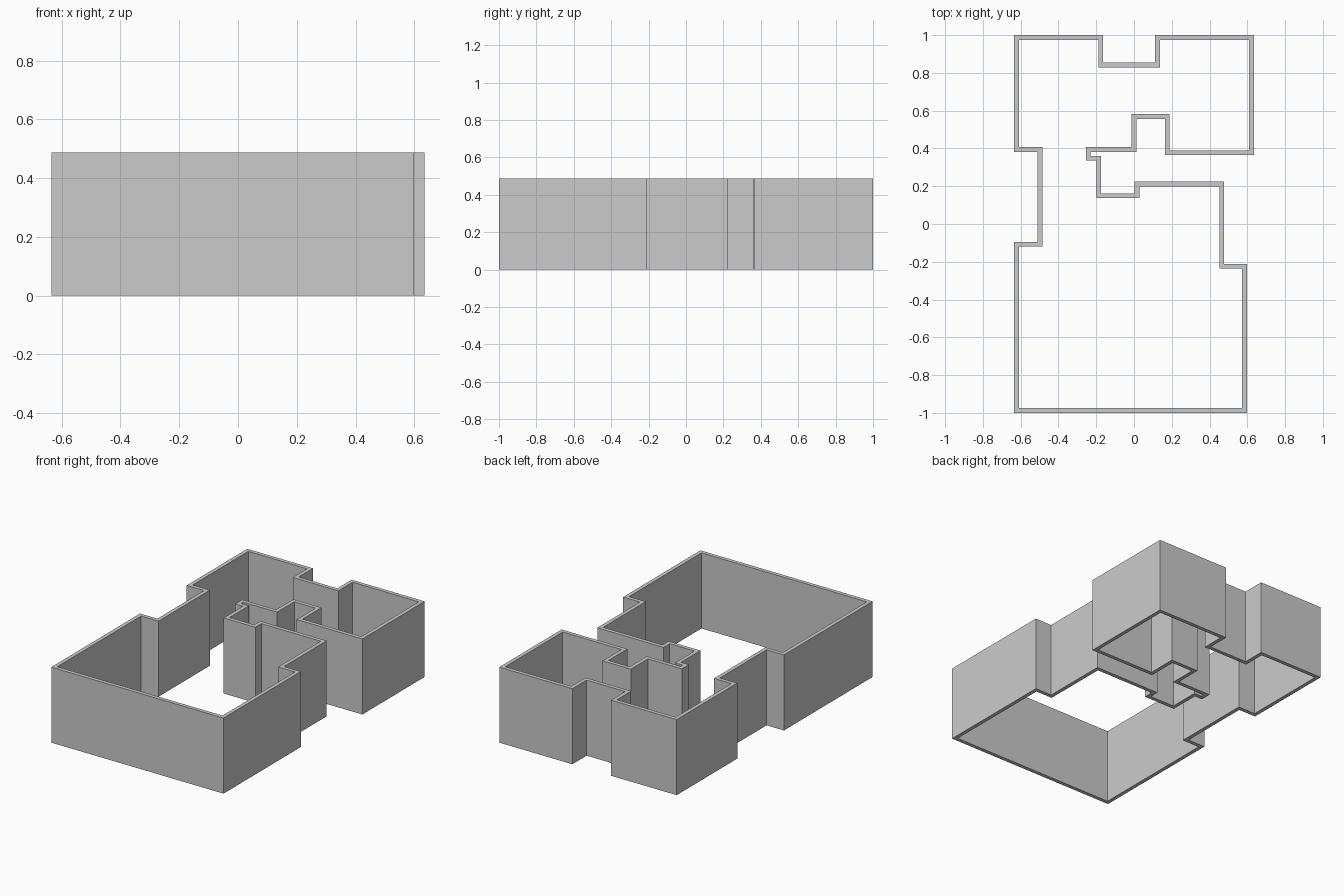
import bpy, bmesh
from mathutils import Vector

if "Cube" in bpy.data.objects:
    bpy.data.objects.remove(bpy.data.objects["Cube"])

HEIGHT = 0.488
THICK = 0.025

# Outer face of the floor plan, clockwise from the back left corner
PLAN = [
    (-0.634, 1.0), (-0.164, 1.0), (-0.164, 0.854), (0.112, 0.854), (0.112, 1.0), (0.634, 1.0),
    (0.634, 0.364), (0.164, 0.364), (0.164, 0.557), (0.012, 0.557), (0.012, 0.382),
    (-0.230, 0.382), (-0.230, 0.360), (-0.174, 0.360), (-0.174, 0.162), (0.003, 0.162),
    (0.003, 0.224), (0.477, 0.224), (0.477, -0.211), (0.597, -0.211), (0.597, -1.0),
    (-0.634, -1.0), (-0.634, -0.094), (-0.510, -0.094), (-0.510, 0.382), (-0.634, 0.382),
]


def inset(points, dist):
    """Mitred offset of a right-angled clockwise loop towards its inside."""
    result = []
    for i, p in enumerate(points):
        p = Vector(p)
        a = (p - Vector(points[i - 1])).normalized()
        b = (Vector(points[(i + 1) % len(points)]) - p).normalized()
        result.append(p + dist * (Vector((a.y, -a.x)) + Vector((b.y, -b.x))))
    return result


# Walls: outer and inner loops at floor and top, bridged into a closed shell
bm = bmesh.new()
inner = inset(PLAN, THICK)
rings = [[bm.verts.new((p[0], p[1], z)) for p in loop]
         for loop, z in ((PLAN, 0), (PLAN, HEIGHT), (inner, HEIGHT), (inner, 0))]
n = len(PLAN)
for k in range(4):
    r, s = rings[k], rings[(k + 1) % 4]
    for i in range(n):
        j = (i + 1) % n
        bm.faces.new((r[i], r[j], s[j], s[i]))
bmesh.ops.recalc_face_normals(bm, faces=bm.faces)
mesh = bpy.data.meshes.new("room_walls")
bm.to_mesh(mesh)
bm.free()
bpy.context.collection.objects.link(bpy.data.objects.new("room_walls", mesh))
